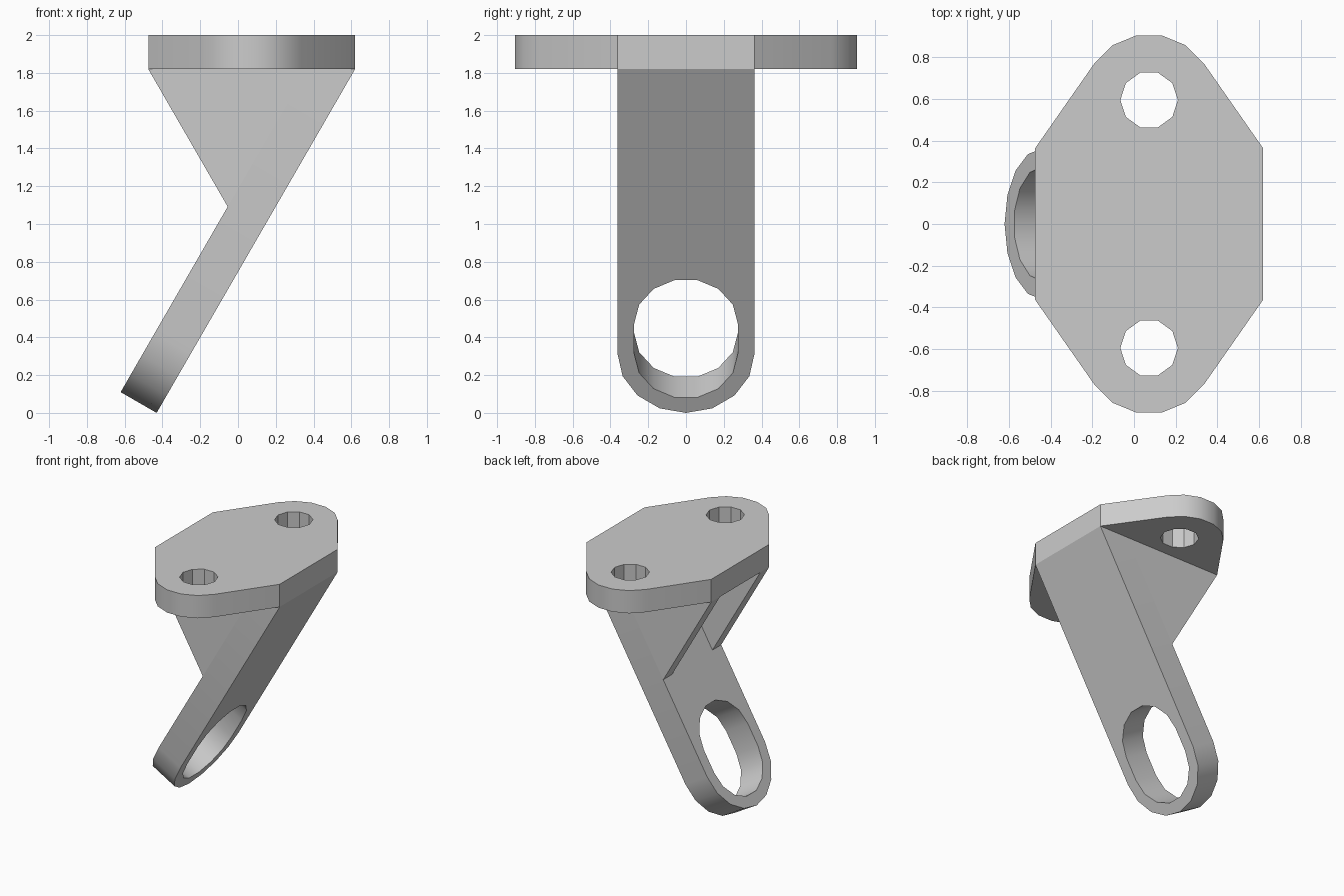
import bpy, bmesh
from math import radians, sin, cos, sqrt
from mathutils import Matrix, Vector

cube = bpy.data.objects.get("Cube")
if cube:
    bpy.data.objects.remove(cube)

grey = bpy.data.materials.new("plain grey")
grey.use_nodes = True
colour = (0.6, 0.6, 0.6, 1)
grey.diffuse_color = colour
grey.node_tree.nodes["Principled BSDF"].inputs["Base Color"].default_value = colour


def arc(cx, cy, r, start, end, steps):
    """Points along an arc, angles in degrees."""
    angles = [radians(start + (end - start) * i / steps) for i in range(steps + 1)]
    return [(cx + r * cos(a), cy + r * sin(a)) for a in angles]


def slab(name, loops, depth, matrix):
    """Extrude an outline with optional holes along local z, then place it."""
    bm = bmesh.new()
    edges = []
    for loop in loops:
        verts = [bm.verts.new((x, y, 0)) for x, y in loop]
        edges += [bm.edges.new((a, b)) for a, b in zip(verts, verts[1:] + verts[:1])]
    bmesh.ops.triangle_fill(bm, edges=edges, use_beauty=True)
    out = bmesh.ops.extrude_face_region(bm, geom=bm.faces[:], use_keep_orig=True)
    moved = [g for g in out["geom"] if isinstance(g, bmesh.types.BMVert)]
    bmesh.ops.translate(bm, verts=moved, vec=(0, 0, depth))
    bmesh.ops.transform(bm, matrix=matrix, verts=bm.verts[:])
    bmesh.ops.recalc_face_normals(bm, faces=bm.faces[:])
    mesh = bpy.data.meshes.new(name)
    bm.to_mesh(mesh)
    bm.free()
    mesh.materials.append(grey)
    obj = bpy.data.objects.new(name, mesh)
    bpy.context.collection.objects.link(obj)
    bpy.ops.object.select_all(action="DESELECT")
    obj.select_set(True)
    bpy.context.view_layer.objects.active = obj
    bpy.ops.object.shade_smooth_by_angle(angle=radians(30))
    return obj


def frame(x_axis, y_axis, z_axis, origin):
    m = Matrix((x_axis, y_axis, z_axis)).transposed().to_4x4()
    m.translation = Vector(origin)
    return m


left, right, under, top = -0.475, 0.62, 1.82, 2.0
half, thick, slope = 0.363, 0.22, sqrt(3)
mid, bolt_y = (left + right) / 2, 0.595

# Mounting plate with rounded ends and two bolt holes
outline = [(right, -half), (right, half)] + arc(mid, bolt_y, 0.316, 34, 146, 5)
outline += [(left, half), (left, -half)] + arc(mid, -bolt_y, 0.316, 214, 326, 5)
bolts = [arc(mid, s * bolt_y, 0.138, 0, 324, 9) for s in (-1, 1)]
slab("mounting_plate", [outline] + bolts, top - under, Matrix.Translation((0, 0, under)))

# Slanted arm with a rounded foot and a slot; local x runs up the arm
foot_x = right - under / slope
length = under * 2 / slope
arm_outline = [(length, -half), (length, half)] + arc(half, 0, half, 90, 270, 8)
slot = arc(half + 0.18, 0, 0.275, -90, 90, 7) + arc(half, 0, 0.275, 90, 270, 7)
along, across = Vector((0.5, 0, slope / 2)), Vector((0, 1, 0))
slab("arm", [arm_outline, slot], thick,
     frame(along, across, along.cross(across), (foot_x, 0, 0)))

# Two triangular gussets between the arm and the plate
upper_x = foot_x - thick * 2 / slope
corner_x = upper_x + under / slope
tip = ((left + corner_x) / 2, under - (corner_x - left) / 2 * slope)
triangle = [(left, under), tip, (corner_x, under)]
web = 0.11
for name, y in (("front_gusset", web - half), ("back_gusset", half)):
    slab(name, [triangle], web, frame((1, 0, 0), (0, 0, 1), (0, -1, 0), (0, y, 0)))
